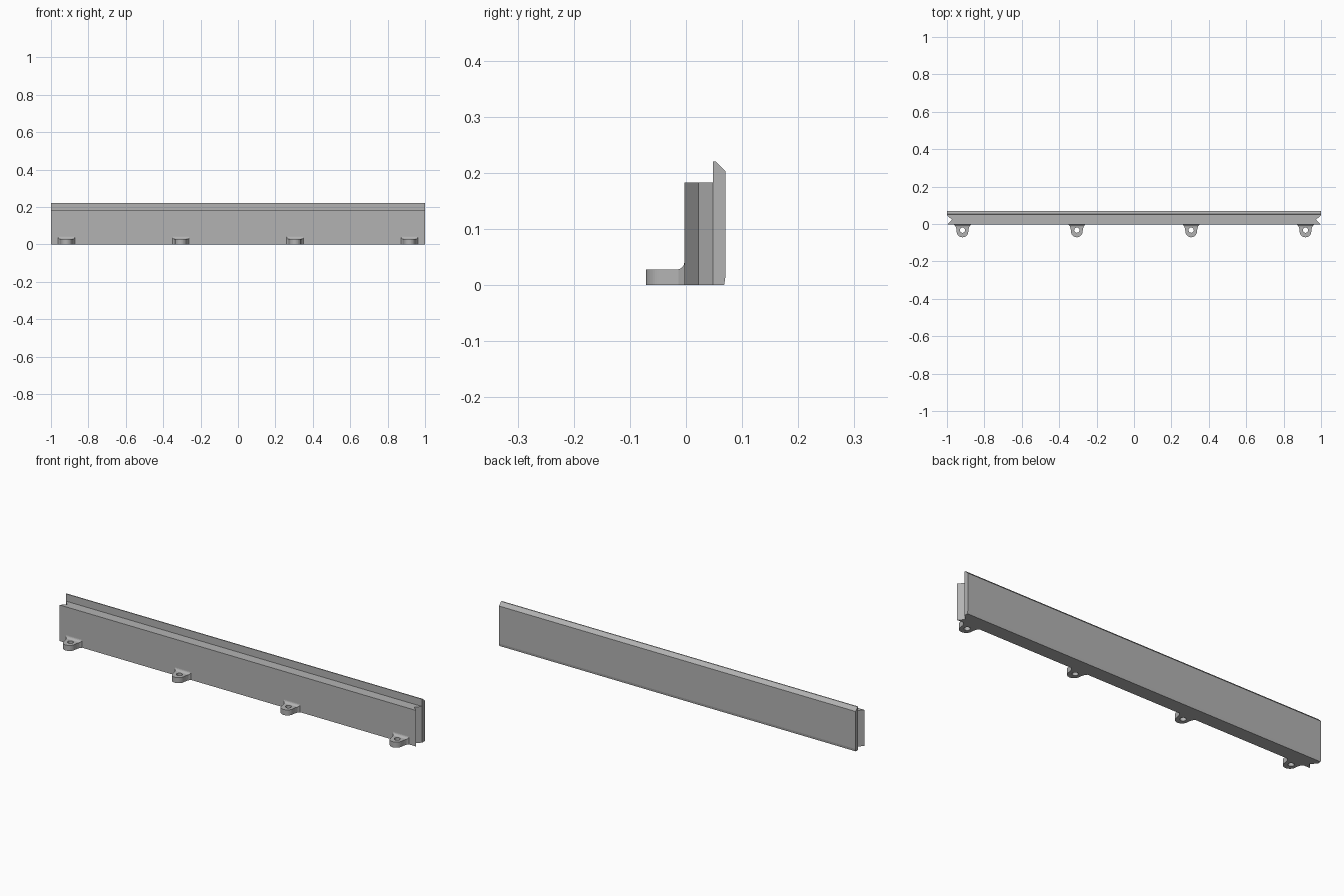
import bpy, bmesh
from math import sin, cos, pi
from mathutils import Vector

cube = bpy.data.objects.get("Cube")
if cube:
    bpy.data.objects.remove(cube, do_unlink=True)

GREY = (0.45, 0.45, 0.45, 1)
grey = bpy.data.materials.new("plain grey")
grey.use_nodes = True
grey.diffuse_color = GREY
grey.node_tree.nodes["Principled BSDF"].inputs["Base Color"].default_value = GREY


def prism(name, points, sweep):
    """Extrude a closed outline of 3D points along a vector."""
    bm = bmesh.new()
    face = bm.faces.new([bm.verts.new(p) for p in points])
    made = bmesh.ops.extrude_face_region(bm, geom=[face])["geom"]
    verts = [g for g in made if isinstance(g, bmesh.types.BMVert)]
    bmesh.ops.translate(bm, vec=Vector(sweep), verts=verts)
    bmesh.ops.recalc_face_normals(bm, faces=bm.faces)
    mesh = bpy.data.meshes.new(name)
    bm.to_mesh(mesh)
    bm.free()
    mesh.materials.append(grey)
    obj = bpy.data.objects.new(name, mesh)
    bpy.context.collection.objects.link(obj)
    return obj


def cut(obj, tool, operation):
    mod = obj.modifiers.new(operation.title(), "BOOLEAN")
    mod.operation, mod.object, mod.solver = operation, tool, "EXACT"
    tool.hide_render = True
    tool.hide_set(True)


def arc(cx, cy, r, start, end, steps):
    angles = [start + (end - start) * i / steps for i in range(steps + 1)]
    return [(cx + r * cos(a), cy + r * sin(a)) for a in angles]


FRONT, SEAM, BACK = -0.003, 0.048, 0.07
MID = (FRONT + SEAM) / 2

# Rail body with a V-notch in each end
rail = [(-1, FRONT), (1, FRONT), (0.974, MID), (1, SEAM), (-1, SEAM), (-0.974, MID)]
prism("rail_body", [(x, y, 0) for x, y in rail], (0, 0, 0.183))

# Taller back plate with a sloping top and slightly relieved foot
plate = [(SEAM, 0), (0.068, 0), (BACK, 0.013), (BACK, 0.203), (0.053, 0.22), (SEAM, 0.22)]
prism("back_plate", [(-1, y, z) for y, z in plate], (2, 0, 0))

# Side profile of a tab, with a fillet rising to the rail
R, THICK = 0.013, 0.028
side = [(FRONT, 0), (-0.08, 0), (-0.08, THICK)]
side += arc(FRONT - R, THICK + R, R, -pi / 2, 0, 8)

# Plan outline of a tab: flared root and round nose
plan = [(0.045, 0.01), (0.045, FRONT), (0.037, -0.013), (0.033, -0.026)]
plan += arc(0, -0.040, 0.031, 0, -pi, 24)
plan += [(-x, y) for x, y in reversed(plan[:4])]

# Four mounting tabs with screw holes
for i in range(4):
    cx = -0.917 + i * 0.6113
    tab = prism(f"mounting_tab_{i + 1}", [(cx - 0.06, y, z) for y, z in side], (0.12, 0, 0))
    outline = prism(f"tab_outline_{i + 1}", [(cx + x, y, -0.02) for x, y in plan], (0, 0, 0.1))
    ring = arc(cx, -0.033, 0.014, 0, 2 * pi, 24)[:-1]
    hole = prism(f"tab_hole_{i + 1}", [(x, y, -0.03) for x, y in ring], (0, 0, 0.12))
    cut(tab, outline, "INTERSECT")
    cut(tab, hole, "DIFFERENCE")
